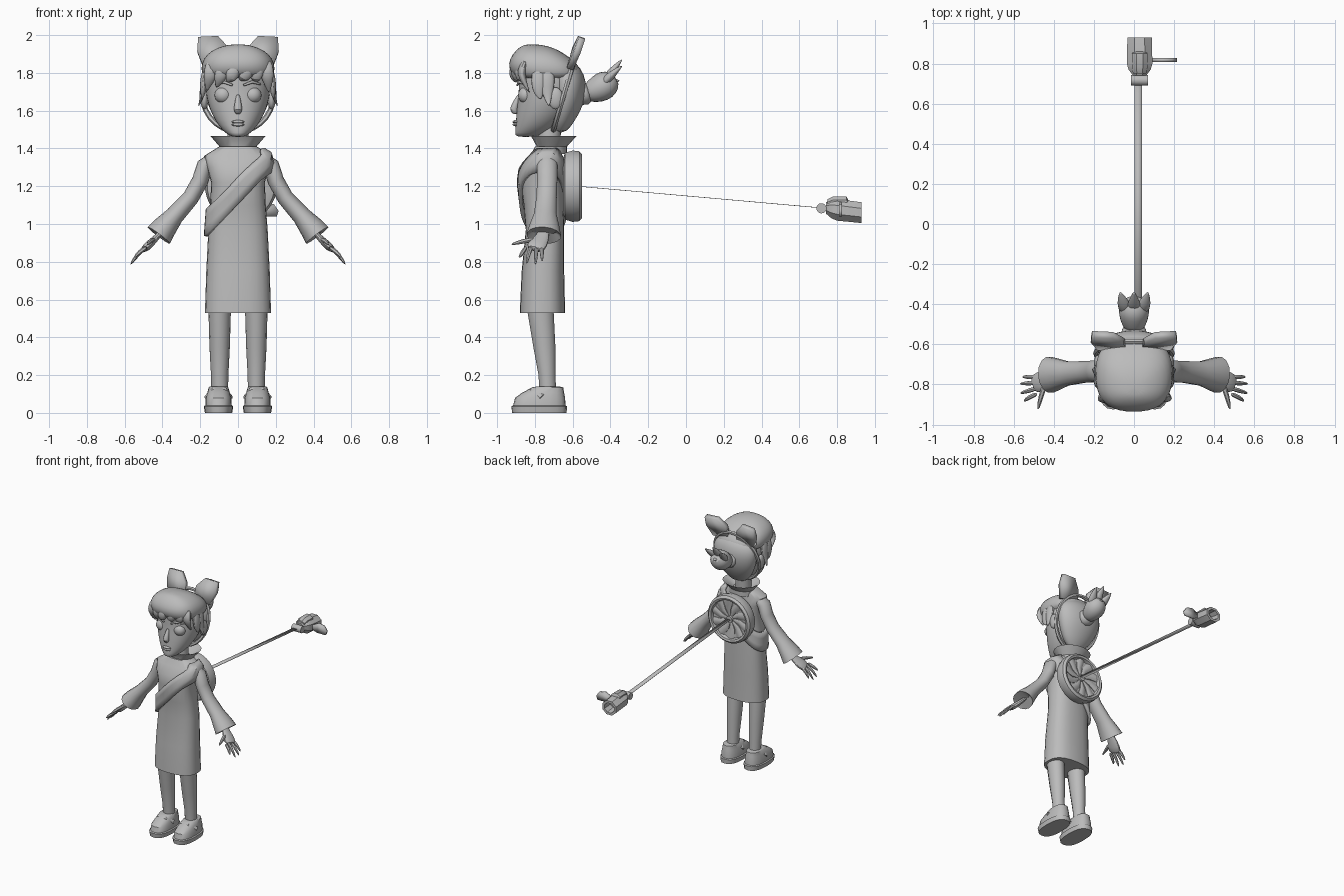
import bpy, bmesh, math
from mathutils import Vector

if "Cube" in bpy.data.objects:
    bpy.data.objects.remove(bpy.data.objects["Cube"])

TONE = 0.5
grey = bpy.data.materials.new("plain_grey")
grey.use_nodes = True
grey.diffuse_color = (TONE, TONE, TONE, 1)
grey.node_tree.nodes["Principled BSDF"].inputs["Base Color"].default_value = (TONE, TONE, TONE, 1)

X, Y, Z = Vector((1, 0, 0)), Vector((0, 1, 0)), Vector((0, 0, 1))
SIDES = (("left", 1), ("right", -1))


def finish(name, bm, smooth=0, angle=45, thick=0):
    """Turn a bmesh into a named, shaded object."""
    bmesh.ops.recalc_face_normals(bm, faces=bm.faces)
    mesh = bpy.data.meshes.new(name)
    bm.to_mesh(mesh)
    bm.free()
    mesh.materials.append(grey)
    mesh.shade_smooth()
    mesh.set_sharp_from_angle(angle=math.radians(angle))
    obj = bpy.data.objects.new(name, mesh)
    bpy.context.scene.collection.objects.link(obj)
    if thick:
        mod = obj.modifiers.new("thickness", "SOLIDIFY")
        mod.thickness, mod.offset = thick, 0
    if smooth:
        obj.modifiers.new("rounding", "SUBSURF").levels = smooth
        obj.modifiers["rounding"].render_levels = smooth
    return obj


def skin(bm, rings, closed=False):
    """Bridge rings of points; cap the ends unless closed."""
    loops = [[bm.verts.new(p) for p in ring] for ring in rings]
    count = len(loops[0])
    pairs = list(zip(loops, loops[1:])) + ([(loops[-1], loops[0])] if closed else [])
    for a, b in pairs:
        for i in range(count):
            j = (i + 1) % count
            bm.faces.new((a[i], a[j], b[j], b[i]))
    if not closed:
        bm.faces.new(loops[0][::-1])
        bm.faces.new(loops[-1])


def rounded(t, power):
    c, s = math.cos(t), math.sin(t)
    return math.copysign(abs(c) ** power, c), math.copysign(abs(s) ** power, s)


def loft(name, sections, cx=0, sides=20, power=1, smooth=0, angle=45):
    """Stack level sections given as (z, half width, front y, back y)."""
    rings = []
    for z, rx, front, back in sections:
        ring = []
        for i in range(sides):
            c, s = rounded(math.tau * i / sides, power)
            ring.append((cx + rx * c, (front + back) / 2 + (back - front) / 2 * s, z))
        rings.append(ring)
    bm = bmesh.new()
    skin(bm, rings)
    return finish(name, bm, smooth, angle)


def tube(name, points, sides=10, ref=Y, axis=None, flat=1, smooth=0, angle=50, closed=False):
    """Sweep circles along (x, y, z, radius) points; flat squashes across ref."""
    centres = [Vector(p[:3]) for p in points]
    last = len(points) - 1
    rings = []
    for i, p in enumerate(points):
        if closed:
            along = centres[(i + 1) % len(points)] - centres[i - 1]
        else:
            along = axis or centres[min(i + 1, last)] - centres[max(i - 1, 0)]
        along = along.normalized()
        u = (ref - along * ref.dot(along)).normalized()
        v = along.cross(u) * flat
        rings.append([centres[i] + p[3] * (u * math.cos(t) + v * math.sin(t))
                      for t in (math.tau * (k + .5) / sides for k in range(sides))])
    bm = bmesh.new()
    skin(bm, rings, closed)
    return finish(name, bm, smooth, angle)


def flip(points, side):
    return [(p[0] * side, *p[1:]) for p in points]


def plate(name, outline, thick, smooth=0):
    bm = bmesh.new()
    bm.faces.new([bm.verts.new(p) for p in outline])
    return finish(name, bm, smooth, 45, thick)


def ball(name, centre, size):
    bm = bmesh.new()
    bmesh.ops.create_uvsphere(bm, u_segments=20, v_segments=12, radius=1)
    for v in bm.verts:
        v.co = Vector(centre) + Vector(a * b for a, b in zip(v.co, size))
    return finish(name, bm)


# Robe and collar
ROBE = [(.53, .175, -.88, -.64), (.75, .168, -.87, -.645), (.97, .157, -.848, -.645),
        (1.1, .147, -.86, -.65), (1.22, .142, -.875, -.65), (1.3, .165, -.865, -.65),
        (1.36, .18, -.825, -.66), (1.41, .1, -.8, -.66)]
loft("robe", ROBE, sides=24, power=.8)
loft("collar", [(1.37, .1, -.79, -.63), (1.41, .098, -.79, -.63), (1.465, .145, -.82, -.58),
                (1.46, .13, -.81, -.59), (1.41, .07, -.76, -.66)], angle=30)
loft("neck", [(1.36, .06, -.79, -.67), (1.52, .055, -.78, -.66)])


# Diagonal sash hugging the robe
def robe_point(t, z, grow):
    z = min(z, 1.395)
    for low, high in zip(ROBE, ROBE[1:]):
        if low[0] <= z <= high[0]:
            f = (z - low[0]) / (high[0] - low[0])
            rx, front, back = (a + (b - a) * f for a, b in zip(low[1:], high[1:]))
            break
    c, s = rounded(t, .8)
    return ((rx + grow) * c, (front + back) / 2 + ((back - front) / 2 + grow) * s, z)


bm = bmesh.new()
strips = []
for i in range(36):
    t = math.tau * i / 36
    middle = 1.18 + .17 * rounded(t, .8)[0]
    strips.append([bm.verts.new(robe_point(t, middle + d, .012)) for d in (-.075, -.025, .025, .07)])
for i, a in enumerate(strips):
    b = strips[(i + 1) % len(strips)]
    for k in range(3):
        bm.faces.new((a[k], b[k], b[k + 1], a[k + 1]))
finish("sash", bm, thick=.02)

# Head and face
loft("head", [(1.46, .035, -.9, -.8), (1.48, .065, -.907, -.74), (1.52, .105, -.903, -.68),
              (1.58, .14, -.9, -.62), (1.65, .165, -.893, -.58), (1.72, .175, -.885, -.57),
              (1.8, .17, -.89, -.58), (1.88, .12, -.86, -.62)], power=.95, smooth=1)
tube("nose", [(0, -.88, 1.69, .01), (0, -.9, 1.64, .018), (0, -.916, 1.605, .026),
              (0, -.895, 1.582, .014)], ref=X, smooth=1)
for name, z in (("upper_lip", 1.541), ("lower_lip", 1.526)):
    ball(name, (0, -.9, z), (.034, .018, .009))
for label, side in SIDES:
    ball(label + "_eye", (.078 * side, -.847, 1.682), (.046, .042, .044))
    ball(label + "_ear", (.178 * side, -.69, 1.665), (.022, .04, .058))
    tube(label + "_brow", flip([(.03, -.893, 1.735, .006), (.075, -.882, 1.752, .008),
                                (.12, -.85, 1.74, .005)], side))

# Hair: crown, back, fringe and side locks
loft("hair_crown", [(1.76, .183, -.895, -.56), (1.8, .195, -.93, -.55), (1.85, .197, -.945, -.57),
                    (1.9, .168, -.92, -.64), (1.935, .11, -.885, -.7), (1.952, .04, -.85, -.78)],
     power=.8, smooth=1)
loft("hair_back", [(1.48, .06, -.7, -.635), (1.55, .12, -.72, -.585), (1.63, .165, -.72, -.54),
                   (1.72, .185, -.72, -.525), (1.79, .18, -.72, -.535), (1.86, .12, -.72, -.58)],
     smooth=1)
for i, (x, tip, low) in enumerate([(-.14, -.165, 1.7), (-.08, -.115, 1.72), (-.02, -.06, 1.75),
                                   (.05, .01, 1.76), (.1, .09, 1.75), (.15, .165, 1.69)]):
    back = abs(x) * .35
    tube(f"fringe_{i}", [(x, -.9 + back, 1.87, .03), (x, -.925 + back, 1.81, .042),
                         ((x + tip) / 2, -.92 + back, 1.77, .034), (tip, -.905 + back * 1.5, low, .003)],
         ref=X, flat=.6, smooth=1)
for label, side in SIDES:
    for part, y, low, out in (("front_lock", -.78, 1.66, .19), ("side_lock", -.735, 1.62, .21)):
        tube(label + "_" + part, flip([(.165, y, 1.84, .03), (.182, y, 1.76, .048),
                                       (.185, y, 1.69, .03), (out, y + .01, low, .003)], side),
             flat=.5, smooth=1)

# Hair band with two upright bow loops
tube("hair_band", [(.19 * math.cos(t), -.645 + .06 * math.sin(t), 1.69 + .2 * math.sin(t), .014)
                   for t in (math.tau * k / 28 for k in range(28))], sides=6, closed=True)
for label, side in SIDES:
    plate(label + "_bow_loop", flip([(.04, -.6, 1.85), (.05, -.585, 1.93), (.105, -.555, 1.99),
                                     (.21, -.55, 1.985), (.215, -.575, 1.91), (.18, -.615, 1.82)], side), .035)

# Ponytail with pointed ends
tube("ponytail_tie", [(0, -.56, 1.69, .06), (0, -.53, 1.695, .064), (0, -.515, 1.7, .05)], ref=X)
tube("ponytail", [(0, -.54, 1.69, .04), (0, -.5, 1.7, .065), (0, -.45, 1.72, .082),
                  (0, -.41, 1.75, .078), (0, -.375, 1.78, .04)], ref=X, smooth=1)
for i, (x, y, z) in enumerate([(-.07, -.335, 1.84), (.07, -.335, 1.84), (0, -.335, 1.875), (0, -.35, 1.76)]):
    tube(f"ponytail_tip_{i}", [(x * .5, -.44, 1.74, .04), (x * .8, -.39, (z + 1.75) / 2, .034),
                               (x, y, z, .002)], ref=X, flat=.7, smooth=1)

for label, side in SIDES:
    # Sleeves and flared cuffs
    tube(label + "_sleeve", flip([(.13, -.735, 1.345, .045), (.175, -.735, 1.31, .055),
                                  (.2, -.735, 1.23, .055), (.25, -.738, 1.14, .055),
                                  (.335, -.745, 1.045, .062), (.39, -.75, .98, .082),
                                  (.42, -.752, .94, .092), (.405, -.752, .96, .055)], side),
         sides=14, flat=.8, angle=60)
    # Hands
    tube(label + "_palm", flip([(.38, -.752, .985, .03), (.425, -.755, .935, .035),
                                (.465, -.785, .895, .058), (.505, -.805, .86, .05)], side),
         flat=.42, smooth=1)
    tips = [(.55, -.885, .82), (.57, -.845, .785), (.572, -.797, .78), (.558, -.762, .8)]
    for i, tip in enumerate(tips):
        y = -.845 + .027 * i
        tube(f"{label}_finger_{i}", flip([(.48, y, .88, .014), (.525, (y + tip[1]) / 2, .85, .014),
                                          (*tip, .007)], side), sides=6, smooth=1)
    tube(label + "_thumb", flip([(.44, -.79, .92, .016), (.465, -.86, .91, .016),
                                 (.48, -.93, .89, .007)], side), sides=6, smooth=1)
    # Legs and shoes
    loft(label + "_leg", [(.08, .044, -.775, -.685), (.2, .046, -.782, -.69), (.35, .054, -.81, -.69),
                          (.56, .06, -.845, -.7)], cx=.097 * side, sides=14)
    loft(label + "_shoe", [(0, .072, -.92, -.632), (.035, .078, -.925, -.63), (.04, .07, -.915, -.638),
                           (.08, .068, -.905, -.64), (.105, .06, -.87, -.645), (.135, .052, -.815, -.65),
                           (.14, .046, -.79, -.67)], cx=.103 * side, power=.8, angle=35)
    tube(label + "_shoe_strap", flip([(.04, -.76, .085, .018), (.07, -.81, .125, .018),
                                      (.13, -.81, .125, .018), (.166, -.76, .085, .018)], side), flat=.6)

# Round back disc with a recessed face and radial blades
HUB = Vector((.015, -.6, 1.2))
disc = tube("back_disc", [(HUB.x, y, HUB.z, r) for y, r in
                          ((-.65, .15), (-.64, .178), (-.6, .19), (-.565, .186), (-.55, .17),
                           (-.555, .155), (-.58, .148), (-.59, .02))], sides=28, ref=X, axis=Y, angle=40)
for k in range(10):
    a = math.tau * k / 10
    path = []
    for reach, bend, r in ((.02, 0, .008), (.08, .1, .024), (.15, .28, .036)):
        path.append((HUB.x + reach * math.cos(a + bend), -.583, HUB.z + reach * math.sin(a + bend), r))
    tube(f"disc_blade_{k}", path, sides=8, ref=Y.cross(Vector((math.cos(a), 0, math.sin(a)))), flat=.5)
tube("disc_hub", [(HUB.x, -.6, HUB.z, .03), (HUB.x, -.565, HUB.z, .026)], ref=X, sides=12)

# Flat tether from the disc to the gadget
plate("tether", [(.003, -.575, 1.2), (.039, -.575, 1.2), (.039, .72, 1.085), (.003, .72, 1.085)], .003)

# Gadget: barrel with hollow end, top hump, roller nose and side fin
GX = .028
tube("gadget_barrel", [(GX, y, z, r) for y, z, r in
                       ((.74, 1.085, .035), (.77, 1.08, .06), (.8, 1.075, .069), (.93, 1.06, .066),
                        (.93, 1.06, .045), (.86, 1.068, .042))], sides=8, ref=X, axis=Y, flat=.9, angle=30)
tube("gadget_hump", [(GX, .75, 1.105, .035), (GX, .78, 1.115, .042), (GX, .85, 1.115, .042),
                     (GX, .86, 1.1, .035)], sides=8, ref=X, axis=Y, flat=.8, angle=30)
tube("gadget_roller", [(GX - .042, .717, 1.083, .027), (GX + .042, .717, 1.083, .027)], sides=14)
plate("gadget_fin", [(.08, .818, 1.06), (.13, .818, 1.04), (.205, .818, 1.04), (.215, .818, 1.07),
                     (.19, .818, 1.105), (.14, .818, 1.115), (.08, .818, 1.085)], .018)
